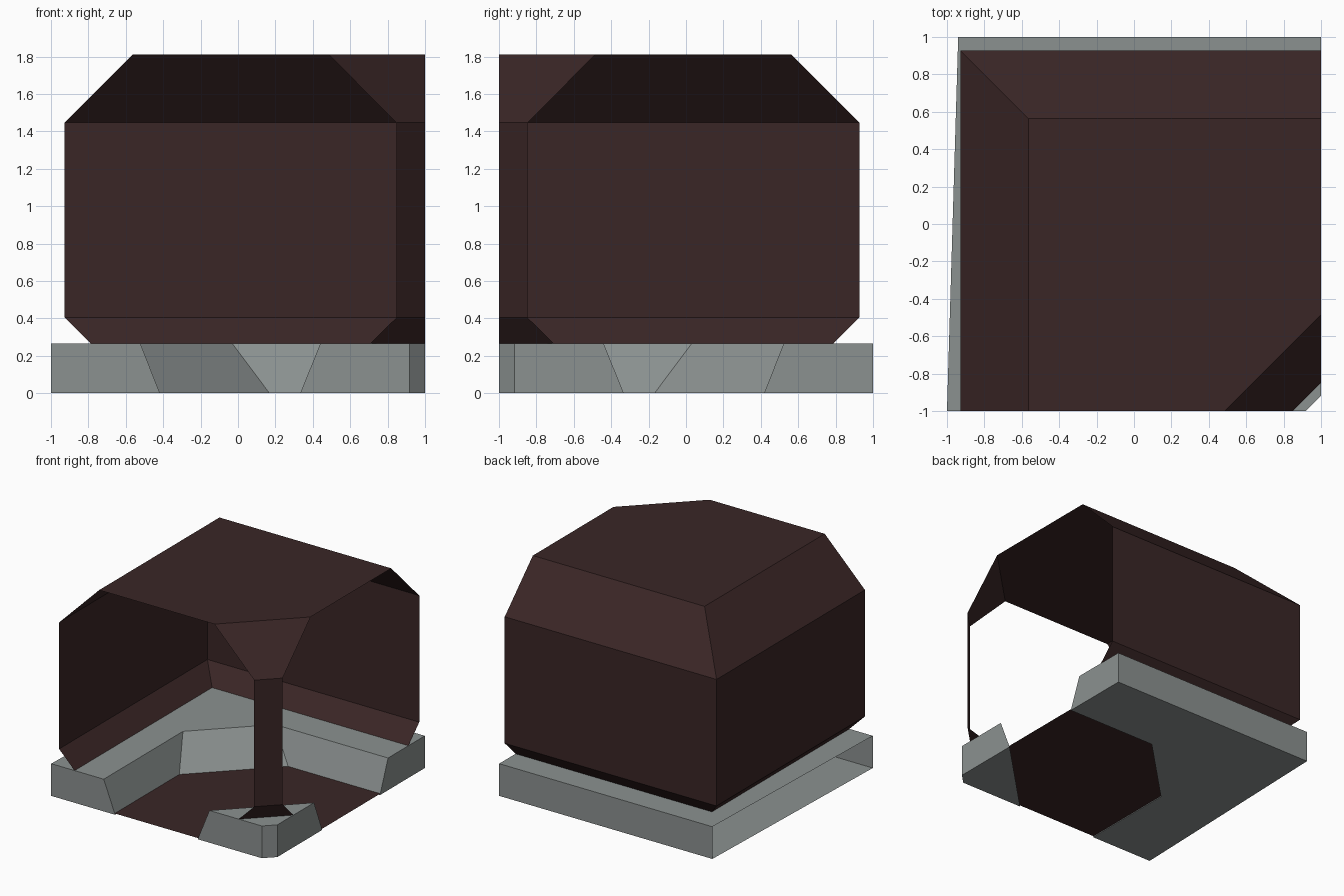
import bpy, bmesh

if "Cube" in bpy.data.objects:
    bpy.data.objects.remove(bpy.data.objects["Cube"])


def material(name, rgb):
    m = bpy.data.materials.new(name)
    m.diffuse_color = (*rgb, 1.0)
    m.use_nodes = True
    m.node_tree.nodes["Principled BSDF"].inputs["Base Color"].default_value = m.diffuse_color
    return m


def stack(name, rings, mat, open_sides=()):
    """Join flat outlines [(z, points), ...] into a capped body; listed sides stay open."""
    bm = bmesh.new()
    loops = [[bm.verts.new((x, y, z)) for x, y in pts] for z, pts in rings]
    n = len(loops[0])
    bm.faces.new(loops[0][::-1])
    bm.faces.new(loops[-1])
    for low, high in zip(loops, loops[1:]):
        for i in range(n):
            if i not in open_sides:
                j = (i + 1) % n
                bm.faces.new((low[i], low[j], high[j], high[i]))
    mesh = bpy.data.meshes.new(name)
    bm.to_mesh(mesh)
    bm.free()
    mesh.materials.append(mat)
    obj = bpy.data.objects.new(name, mesh)
    bpy.context.collection.objects.link(obj)
    return obj


brown = material("dark_brown", (0.042, 0.019, 0.019))
grey = material("stone_grey", (0.26, 0.285, 0.28))
BASE_TOP = 0.265


# Room shell: two walls, roof, floor and the clipped corner pillar; front and right are open
def shell_outline(wall, corner):
    return [(-wall, -1), (corner, -1), (1, -corner), (1, wall), (-wall, wall)]


stack("room_shell", [
    (0.01, shell_outline(0.53, 0.45)),
    (0.405, shell_outline(0.928, 0.848)),
    (1.446, shell_outline(0.928, 0.848)),
    (1.81, shell_outline(0.563, 0.485)),
], brown, open_sides=(0, 2))


# L-shaped plinth under the walls, sloped inside, with its left side open
def plinth_outline(inner, bend):
    return [(-1, -1), (-inner, -1), (-inner, -bend), (bend, inner),
            (1, inner), (1, 1), (-0.94, 1)]


stack("wall_plinth", [
    (0, plinth_outline(0.418, 0.168)),
    (BASE_TOP, plinth_outline(0.522, -0.03)),
], grey, open_sides=(6,))


# Small plinth under the corner pillar
def foot_outline(inner):
    return [(inner, -1), (0.917, -1), (1, -0.917), (1, -inner)]


stack("pillar_plinth", [
    (0, foot_outline(0.333)),
    (BASE_TOP, foot_outline(0.44)),
], grey)
